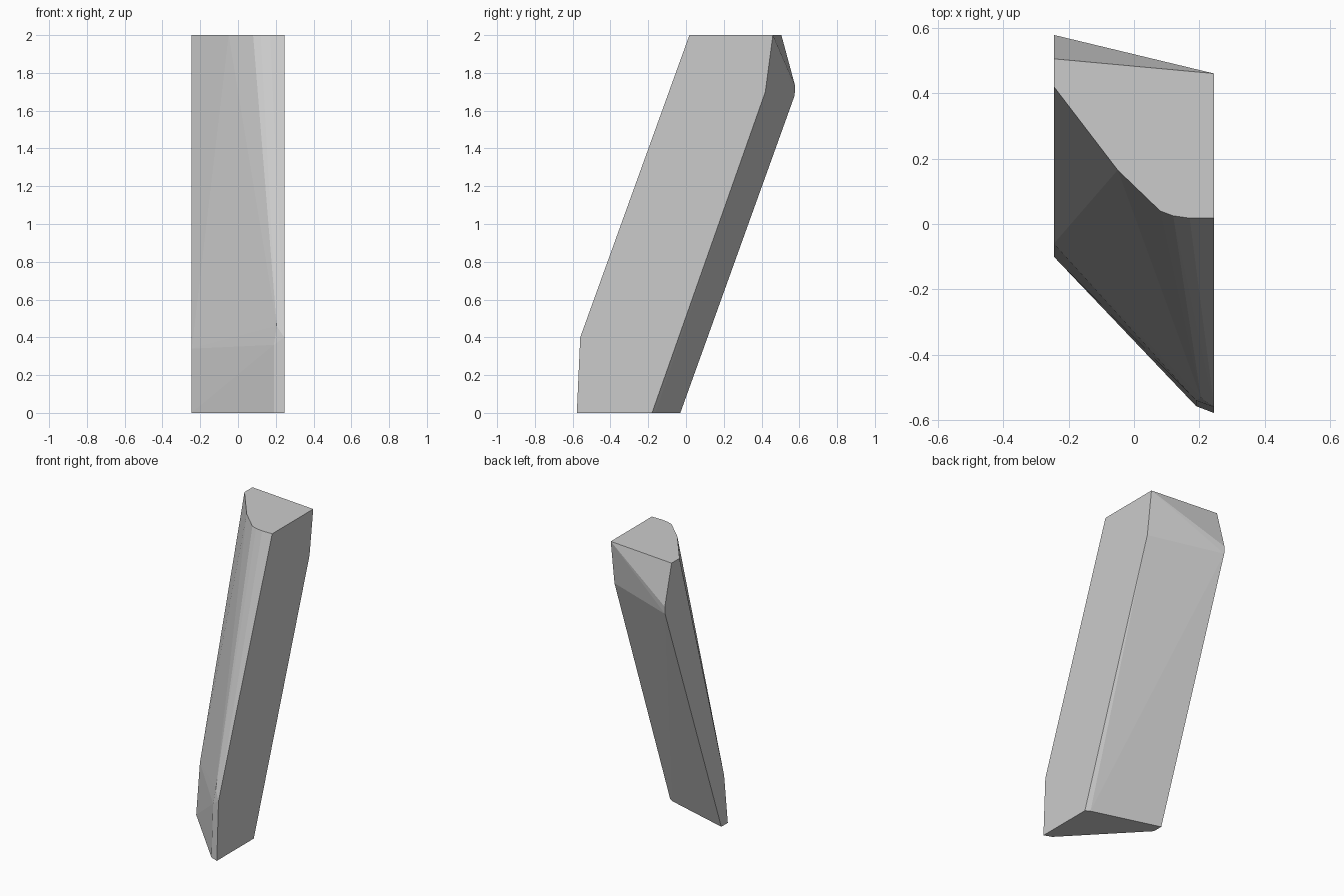
import bpy
import bmesh
import math

default = bpy.data.objects.get("Cube")
if default:
    bpy.data.objects.remove(default, do_unlink=True)

HALF = 0.245  # half width of the slab

# Plain grey stone
stone = bpy.data.materials.new("stone_grey")
stone.use_nodes = True
colour = (0.6, 0.6, 0.6, 1)
stone.diffuse_color = colour
stone.node_tree.nodes["Principled BSDF"].inputs["Base Color"].default_value = colour

# Side profiles as (y, z), leaning backwards
left_profile = [(-0.578, 0), (-0.56, 0.4), (0.018, 2),
                (0.46, 2), (0.42, 1.7), (-0.18, 0)]
right_profile = [(-0.1, 0), (-0.06, 0.34), (0.42, 2),
                 (0.505, 2), (0.578, 1.73), (0.575, 1.68), (-0.03, 0)]

# Worn front corner: rounded at the top, narrow at the knee and foot
top_curve = [(-0.05, 0.165), (0.08, 0.04), (0.12, 0.025), (0.17, 0.018)]
corner = [(x, y, 2) for x, y in top_curve]
corner += [(0.19, -0.54, 0.36), (0.205, -0.532, 0.46), (0.19, -0.557, 0)]

# Small chip at the back of the foot
chip = [(0.215, -0.162, 0)]

points = [(HALF, y, z) for y, z in left_profile]
points += [(-HALF, y, z) for y, z in right_profile]
points += corner + chip

# Wrap the outline in flat facets
bm = bmesh.new()
for p in points:
    bm.verts.new(p)
hull = bmesh.ops.convex_hull(bm, input=bm.verts[:])
loose = {v for v in hull["geom_interior"] + hull["geom_unused"]
         if isinstance(v, bmesh.types.BMVert) and v.is_valid and not v.link_faces}
bmesh.ops.delete(bm, geom=list(loose), context='VERTS')
bmesh.ops.dissolve_limit(bm, angle_limit=math.radians(0.3),
                         verts=bm.verts[:], edges=bm.edges[:])
bmesh.ops.recalc_face_normals(bm, faces=bm.faces[:])

mesh = bpy.data.meshes.new("leaning_slab")
bm.to_mesh(mesh)
bm.free()
mesh.materials.append(stone)
slab = bpy.data.objects.new("leaning_slab", mesh)
bpy.context.collection.objects.link(slab)
